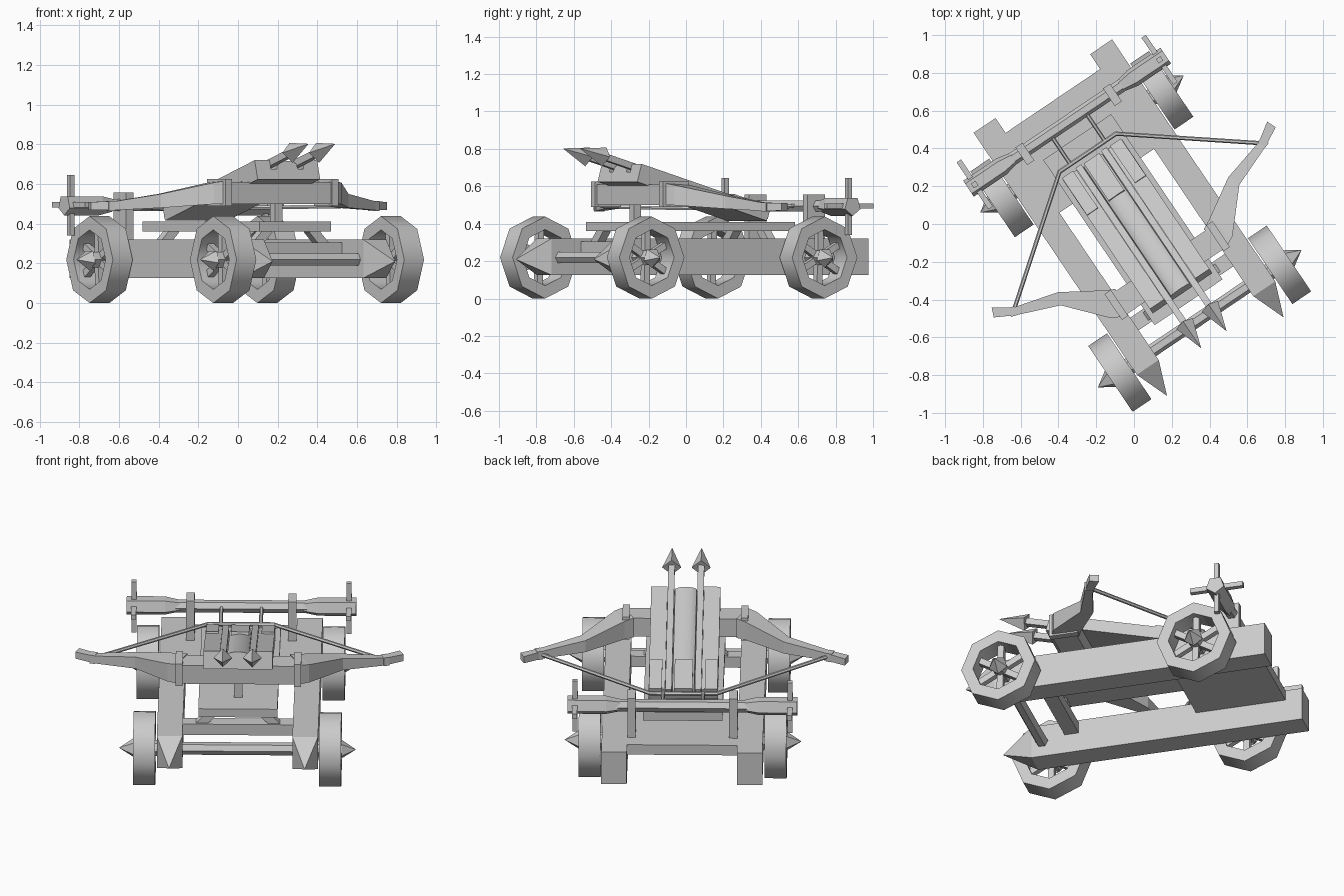
import bpy, bmesh, math
from mathutils import Matrix, Vector

if "Cube" in bpy.data.objects:
    bpy.data.objects.remove(bpy.data.objects["Cube"])

wood = bpy.data.materials.new("grey_wood")
wood.use_nodes = True
grey = (0.6, 0.6, 0.6, 1)
wood.diffuse_color = grey
wood.node_tree.nodes["Principled BSDF"].inputs["Base Color"].default_value = grey

# The whole machine is turned about the vertical axis
FRAME = Matrix.Rotation(math.radians(34), 4, "Z") @ Matrix.Translation((0.008, 0, 0))


def finish(bm, name, smooth=0):
    bmesh.ops.recalc_face_normals(bm, faces=bm.faces)
    bm.transform(FRAME)
    mesh = bpy.data.meshes.new(name)
    bm.to_mesh(mesh)
    bm.free()
    mesh.materials.append(wood)
    if smooth:
        mesh.shade_smooth()
        mesh.set_sharp_from_angle(angle=math.radians(smooth))
    ob = bpy.data.objects.new(name, mesh)
    bpy.context.collection.objects.link(ob)


def box(name, x, y, z, pivot=None):
    """Box from (min, max) ranges, optionally placed by a matrix."""
    bm = bmesh.new()
    bmesh.ops.create_cube(bm, size=1)
    for v in bm.verts:
        v.co = [(r[0] + r[1]) / 2 + c * (r[1] - r[0]) for r, c in zip((x, y, z), v.co)]
    if pivot:
        bm.transform(pivot)
    finish(bm, name)


def loft(name, rings, closed=False, smooth=0):
    """Skin equal-sized rings of points; cap the ends unless closed."""
    bm = bmesh.new()
    loops = [[bm.verts.new(p) for p in ring] for ring in rings]
    n = len(loops[0])
    pairs = list(zip(loops, loops[1:])) + ([(loops[-1], loops[0])] if closed else [])
    for a, b in pairs:
        for i in range(n):
            j = (i + 1) % n
            bm.faces.new((a[i], a[j], b[j], b[i]))
    if not closed:
        bm.faces.new(loops[0])
        bm.faces.new(loops[-1])
    finish(bm, name, smooth)


def rod(name, a, b, r1, r2=None, sides=4, pivot=None, roll=None):
    """Straight bar or cone between two points."""
    a, b = Vector(a), Vector(b)
    d = b - a
    bm = bmesh.new()
    turn = d.to_track_quat("Z", "Y").to_matrix().to_4x4()
    spin = Matrix.Rotation(math.pi / sides if roll is None else roll, 4, "Z")
    bmesh.ops.create_cone(bm, cap_ends=True, segments=sides, radius1=r1,
                          radius2=r1 if r2 is None else r2, depth=d.length,
                          matrix=Matrix.Translation((a + b) / 2) @ turn @ spin)
    if pivot:
        bm.transform(pivot)
    finish(bm, name)


def slab(x, y, z, w, h):
    """Upright rectangle of a beam section running along y."""
    return [(x - w, y, z - h), (x + w, y, z - h), (x + w, y, z + h), (x - w, y, z + h)]


SIDES = (("right", -1), ("left", 1))
AXLES = (("front", -0.61), ("rear", 0.505))
HUB_Z = 0.219


def wheel(name, s, y):
    rings = []
    for i in range(8):
        c, k = math.cos(i * math.pi / 4), math.sin(i * math.pi / 4)
        rings.append([(s * x, y + c * r * 0.96, HUB_Z + k * r)
                      for x, r in ((0.45, 0.219), (0.57, 0.219), (0.57, 0.15), (0.45, 0.15))])
    loft(name + "_rim", rings, closed=True, smooth=50)
    for i in range(6):
        t = i * math.pi / 3 + 0.5
        rod(name + "_spoke", (s * 0.51, y, HUB_Z),
            (s * 0.51, y + math.cos(t) * 0.155, HUB_Z + math.sin(t) * 0.155), 0.025)
    rod(name + "_hub", (s * 0.37, y, HUB_Z), (s * 0.57, y, HUB_Z), 0.045, sides=6)
    rod(name + "_spike", (s * 0.57, y, HUB_Z), (s * 0.65, y, HUB_Z), 0.055, 0, sides=5)


# Chassis: pointed side beams, wheels, front axle
for side, s in SIDES:
    x = s * 0.372
    loft(side + "_beam", [slab(x, 0.875, 0.223, 0.07, 0.097), slab(x, -0.67, 0.223, 0.07, 0.097),
                          slab(x, -0.85, 0.21, 0.001, 0.001)])
    for end, y in AXLES:
        wheel(end + "_" + side + "_wheel", s, y)
rod("front_axle", (-0.4, -0.61, HUB_Z), (0.4, -0.61, HUB_Z), 0.035, sides=6)
box("front_crossbar", (-0.31, 0.31), (-0.48, -0.4), (0.24, 0.305))
box("rear_floor", (-0.31, 0.31), (0.27, 0.78), (0.26, 0.32))

# Table with braces and the post that carries the bow
box("table", (-0.217, 0.217), (-0.505, 0.55), (0.36, 0.41))
for side, s in SIDES:
    for end, y in (("front", -0.44), ("rear", 0.4)):
        rod(end + "_" + side + "_brace", (s * 0.22, y, 0.28), (s * 0.13, y, 0.375), 0.035)
box("bow_post", (-0.023, 0.023), (-0.355, -0.31), (0.4, 0.58))

# Stock: inclined bed with three rails; local origin is its top front edge
STOCK = Matrix.Translation((0, -0.42, 0.72)) @ Matrix.Rotation(math.radians(-16), 4, "X")
box("stock_bed", (-0.19, 0.19), (0, 0.86), (-0.07, -0.045), STOCK)
box("stock_nose", (-0.19, 0.19), (0, 0.14), (-0.1, -0.045), STOCK)
for side, s in SIDES:
    box(side + "_rail", sorted((s * 0.1, s * 0.19)), (0, 0.86), (-0.06, 0), STOCK)
    box(side + "_rail_stop", sorted((s * 0.118, s * 0.188)), (0.62, 0.865), (-0.06, 0.01), STOCK)
arc = [math.pi * i / 8 for i in range(9)]
loft("middle_rail", [[STOCK @ Vector((0.064 * math.cos(t), y, -0.045 + 0.042 * math.sin(t) ** 0.5))
                      for t in arc] for y in (0, 0.86)], smooth=45)
box("middle_rail_stop", (-0.05, 0.05), (0.62, 0.865), (-0.06, 0.01), STOCK)

# Two bolts lying in the grooves
for side, s in SIDES:
    x = s * 0.081
    rod(side + "_bolt_shaft", (x, 0.87, -0.01), (x, -0.2, -0.01), 0.025, pivot=STOCK)
    rod(side + "_bolt_head", (x, -0.17, -0.01), (x, -0.335, -0.01), 0.052, 0,
        pivot=STOCK, roll=0)

# Bow: centre bar, tapering arms and clamps
box("bow_centre", (-0.33, 0.33), (-0.375, -0.24), (0.5, 0.61))
ARM = ((0.31, -0.3, 0.558, 0.07, 0.058), (0.36, -0.275, 0.553, 0.07, 0.054),
       (0.557, -0.107, 0.515, 0.033, 0.035), (0.79, -0.03, 0.49, 0.02, 0.022),
       (0.89, 0.03, 0.49, 0.025, 0.02))
for side, s in SIDES:
    rings = []
    for x, y, z, w, h in ARM:
        rings.append([(s * (x + a * w * 0.4), y - a * w, z + b * h)
                      for a, b in ((-1, -1), (1, -1), (1, 1), (-1, 1))])
    loft(side + "_bow_arm", rings)
    box(side + "_bow_clamp", sorted((s * 0.305, s * 0.345)), (-0.385, -0.22), (0.49, 0.625))
    rod(side + "_string_knot", (s * 0.785, -0.03, 0.49), (s * 0.815, -0.02, 0.49), 0.035)

# Bowstring and the draw ropes to the windlass
for side, s in SIDES:
    rod(side + "_string", (s * 0.8, -0.03, 0.49), (s * 0.18, 0.45, 0.478), 0.011, sides=6)
    rod(side + "_draw_rope", (s * 0.11, 0.45, 0.478), (s * 0.11, 0.65, 0.5), 0.011, sides=6)
rod("string_middle", (-0.185, 0.45, 0.478), (0.185, 0.45, 0.478), 0.012, sides=6)

# Windlass: roller, five-sided drums, uprights, cross handles
WY, WZ = 0.645, 0.495
rod("windlass_roller", (-0.45, WY, WZ), (0.45, WY, WZ), 0.035, sides=6)
for side, s in SIDES:
    rod(side + "_windlass_drum", (s * 0.42, WY, WZ), (s * 0.63, WY, WZ), 0.053, sides=5)
    rod(side + "_windlass_taper", (s * 0.42, WY, WZ), (s * 0.34, WY, WZ), 0.053, 0.035, sides=5)
    box(side + "_windlass_upright", sorted((s * 0.257, s * 0.302)), (0.575, 0.687), (0.3, 0.557))
    rod(side + "_upright_handle", (s * 0.59, WY, 0.34), (s * 0.59, WY, 0.645), 0.02)
    rod(side + "_level_handle", (s * 0.59, WY - 0.15, WZ), (s * 0.59, WY + 0.15, WZ), 0.02)
